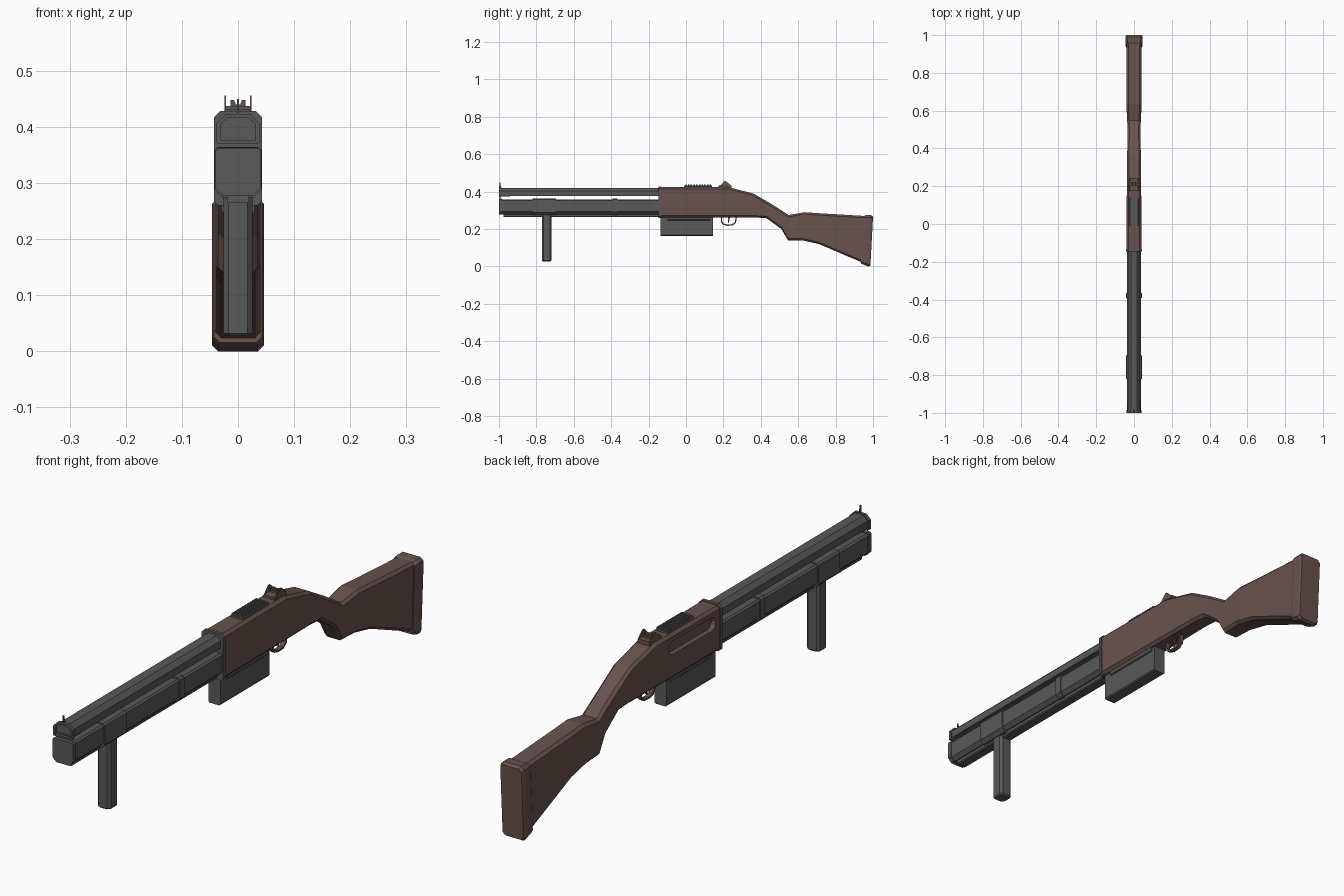
import bpy, bmesh, math


def material(name, rgb):
    m = bpy.data.materials.new(name)
    m.diffuse_color = (*rgb, 1)
    return m


STEEL = material("dark_steel", (0.10, 0.10, 0.10))
WOOD = material("brown_wood", (0.14, 0.085, 0.075))


def loft(name, rings, mat, hollow=0):
    """Skin a list of equal rings of points, cap both ends; optionally hollow the first cap."""
    bm = bmesh.new()
    rows = [[bm.verts.new(p) for p in r] for r in rings]
    n = len(rows[0])
    first = bm.faces.new(rows[0])
    bm.faces.new(rows[-1])
    for a, b in zip(rows, rows[1:]):
        for i in range(n):
            bm.faces.new((a[i], a[(i + 1) % n], b[(i + 1) % n], b[i]))
    bmesh.ops.recalc_face_normals(bm, faces=bm.faces)
    if hollow:
        bmesh.ops.inset_region(bm, faces=[first], thickness=hollow)
        bmesh.ops.inset_region(bm, faces=[first], thickness=0.0005, depth=-0.06)
    me = bpy.data.meshes.new(name)
    bm.to_mesh(me)
    bm.free()
    me.materials.append(mat)
    ob = bpy.data.objects.new(name, me)
    bpy.context.collection.objects.link(ob)
    return ob


def section(hw, z0, z1, top=0.01, bot=0.01):
    """Symmetric chamfered cross-section as (x, z)."""
    half = [(hw - bot, z0), (hw, z0 + bot), (hw, z1 - top), (hw - top, z1)]
    return half + [(-x, z) for x, z in reversed(half)]


def along_y(name, pts, y0, y1, mat=STEEL, hollow=0):
    return loft(name, [[(x, y, z) for x, z in pts] for y in (y0, y1)], mat, hollow)


def along_x(name, pts, hw, mat=STEEL, cx=0):
    return loft(name, [[(x, y, z) for y, z in pts] for x in (cx - hw, cx + hw)], mat)


def body(name, stations, mat):
    """Loft of slanted chamfered sections: y top, z top, y bottom, z bottom, half width, chamfer."""
    rings = []
    for yt, zt, yb, zb, hw, c in stations:
        ring = []
        for x, z in section(hw, zb, zt, c, c):
            t = (z - zb) / (zt - zb)
            ring.append((x, yb + (yt - yb) * t, z))
        rings.append(ring)
    return loft(name, rings, mat)


# Receiver, wrist and stock
stock = body("receiver_and_stock", [
    (-0.14, 0.425, -0.14, 0.262, 0.040, 0.010),
    (0.22, 0.425, 0.22, 0.262, 0.038, 0.010),
    (0.36, 0.390, 0.37, 0.262, 0.036, 0.010),
    (0.455, 0.335, 0.43, 0.258, 0.035, 0.010),
    (0.515, 0.297, 0.51, 0.200, 0.035, 0.010),
    (0.548, 0.275, 0.545, 0.140, 0.036, 0.010),
    (0.635, 0.290, 0.62, 0.140, 0.040, 0.010),
    (0.72, 0.284, 0.71, 0.120, 0.040, 0.010),
    (0.955, 0.270, 0.945, 0.020, 0.040, 0.010)], WOOD)
body("butt_pad", [
    (0.947, 0.268, 0.935, 0.016, 0.043, 0.010),
    (0.960, 0.274, 0.948, 0.010, 0.046, 0.011),
    (0.990, 0.274, 0.976, 0.000, 0.046, 0.011),
    (1.000, 0.266, 0.986, 0.006, 0.042, 0.010)], WOOD)

# Rounded ejection slot in the left side
r, zc = 0.024, 0.375
slot = [(y + s * r * math.cos(a), zc + s * r * math.sin(a))
        for y, s in ((0.13, 1), (-0.09, -1))
        for a in [math.radians(-90 + 30 * i) for i in range(7)]]
cutter = along_x("slot_cutter", slot, 0.02, WOOD, -0.042)
cutter.hide_render = True
mod = stock.modifiers.new("slot", "BOOLEAN")
mod.object = cutter
mod.operation = "DIFFERENCE"
mod.solver = "EXACT"
bpy.context.view_layer.objects.active = stock
bpy.ops.object.modifier_apply(modifier=mod.name)
bpy.data.objects.remove(cutter)

along_y("receiver_collar", section(0.043, 0.260, 0.428, 0.011, 0.008), -0.146, -0.134)

# Barrel with a hollow muzzle ring
along_y("barrel", section(0.033, 0.376, 0.420, 0.016, 0.002), -0.99, -0.13, STEEL, 0.005)
along_y("muzzle_ring", section(0.038, 0.370, 0.423, 0.017, 0.002), -1.0, -0.988, STEEL, 0.007)

# Tube under the barrel, its cap, bands and lower rail
along_y("tube", section(0.038, 0.279, 0.359, 0.006, 0.014), -0.99, -0.13)
along_y("tube_cap", section(0.041, 0.277, 0.362, 0.005, 0.015), -1.0, -0.985)
along_y("tube_rail", section(0.020, 0.264, 0.290, 0.002, 0.004), -0.975, -0.13)
along_y("tube_band", section(0.042, 0.276, 0.364, 0.006, 0.014), -0.392, -0.366)
along_y("grip_sleeve", section(0.042, 0.274, 0.363, 0.006, 0.014), -0.82, -0.695)

# Vertical fore grip with chamfered corners
loft("fore_grip", [[(x, y, z) for x, y in section(w, -0.745 - w, -0.745 + w, 0.009, 0.009)]
                   for w, z in ((0.021, 0.027), (0.026, 0.032), (0.026, 0.285))], STEEL)

# Magazine box and its well
along_y("magazine", section(0.024, 0.163, 0.275, 0.002, 0.004), -0.135, 0.145)
along_y("magazine_well", section(0.029, 0.247, 0.270, 0.002, 0.003), -0.10, 0.13)

# Trigger guard and trigger
outer = [(0.186, 0.268), (0.186, 0.238), (0.197, 0.223), (0.220, 0.217),
         (0.250, 0.219), (0.267, 0.233), (0.273, 0.268)]
cy, cz = 0.229, 0.268
inner = [(cy + (y - cy) * 0.84, cz + (z - cz) * 0.86) for y, z in outer]
along_x("trigger_guard", outer + inner[::-1], 0.008, WOOD)
along_x("trigger", [(0.222, 0.268), (0.236, 0.268), (0.233, 0.250),
                    (0.228, 0.233), (0.224, 0.234), (0.226, 0.250)], 0.003, WOOD)

# Ribbed top rail
along_y("top_rail", section(0.025, 0.420, 0.432, 0.004, 0.001), -0.01, 0.14)
for i in range(10):
    y = 0.0 + i * 0.0145
    along_y("rail_rib", section(0.023, 0.430, 0.437, 0.002, 0.001), y - 0.004, y + 0.004)

# Rear sight: base, notch block and two ears
along_y("rear_sight_base", section(0.024, 0.418, 0.434, 0.004, 0.001), 0.175, 0.243, WOOD)
along_y("rear_sight_notch", [(-0.013, 0.43), (0.013, 0.43), (0.013, 0.448), (0.007, 0.448),
                             (0.004, 0.440), (-0.004, 0.440), (-0.007, 0.448), (-0.013, 0.448)],
        0.205, 0.222, WOOD)
for side in (-1, 1):
    along_x("rear_sight_ear", [(0.18, 0.428), (0.242, 0.428), (0.232, 0.440),
                               (0.214, 0.456), (0.206, 0.456)], 0.0015, WOOD, side * 0.023)

# Front sight post
along_x("front_sight", [(-0.999, 0.418), (-0.985, 0.418), (-0.990, 0.430),
                        (-0.993, 0.450), (-0.997, 0.450)], 0.002)
